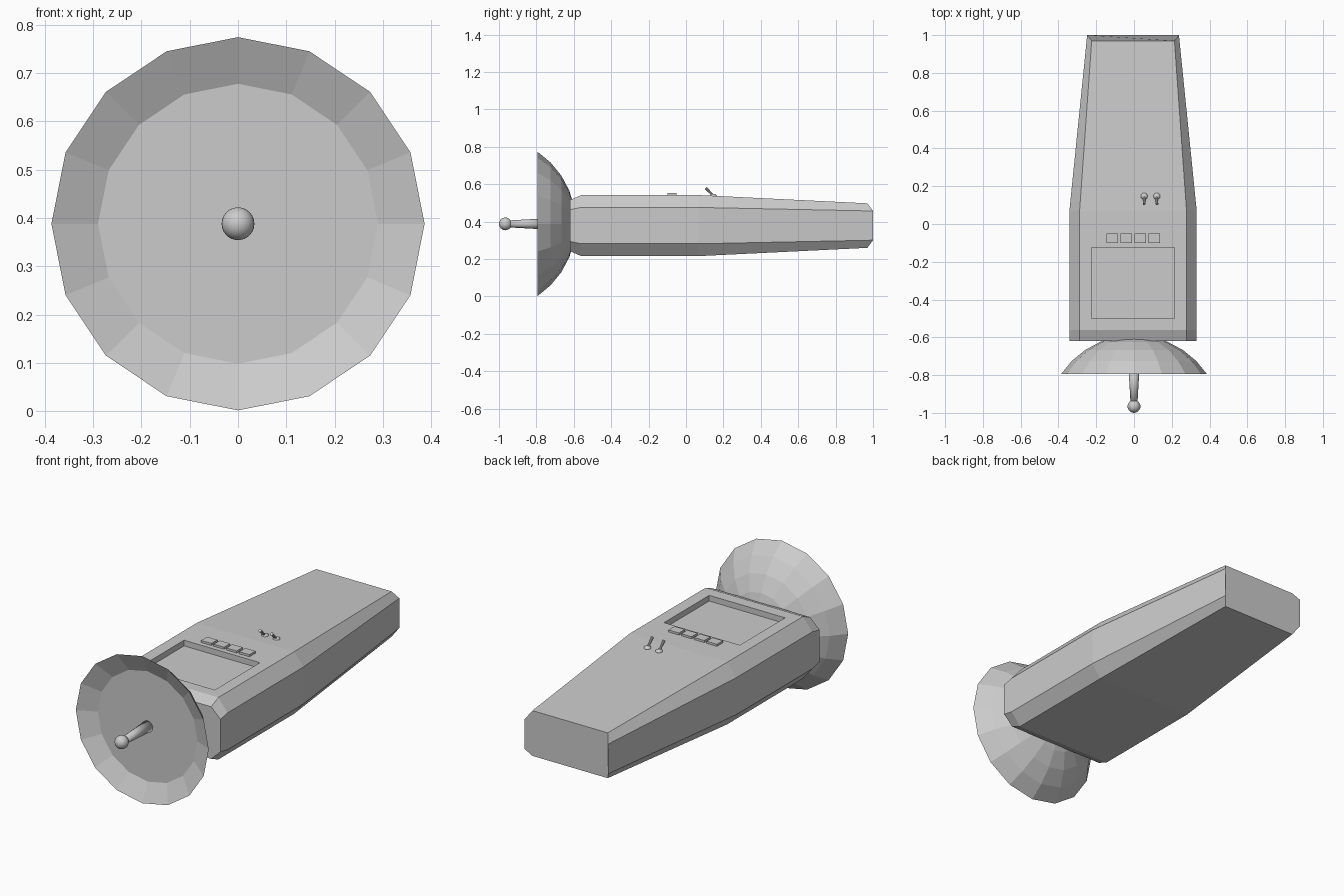
import bpy, bmesh, math
from mathutils import Vector

if "Cube" in bpy.data.objects:
    bpy.data.objects.remove(bpy.data.objects["Cube"])

CX, CZ = -0.005, 0.379   # body centre line
DZ = 0.388               # dish centre height


def make(name, bm, smooth=False):
    bmesh.ops.recalc_face_normals(bm, faces=bm.faces)
    for f in bm.faces:
        f.smooth = smooth
    me = bpy.data.meshes.new(name)
    bm.to_mesh(me)
    bm.free()
    ob = bpy.data.objects.new(name, me)
    bpy.context.collection.objects.link(ob)
    return ob


def loft(bm, rings):
    loops = [[bm.verts.new(p) for p in r] for r in rings]
    n = len(loops[0])
    for a, b in zip(loops, loops[1:]):
        for i in range(n):
            j = (i + 1) % n
            bm.faces.new((a[i], a[j], b[j], b[i]))
    bm.faces.new(loops[0])
    bm.faces.new(loops[-1])


def lathe_y(name, profile, z, sides, smooth=False):
    """Closed revolve of (y, radius) points around the y direction."""
    bm = bmesh.new()
    loft(bm, [[(r * math.sin(2 * math.pi * i / sides), y,
                z + r * math.cos(2 * math.pi * i / sides)) for i in range(sides)]
              for y, r in profile])
    return make(name, bm, smooth)


def box(name, x0, x1, y0, y1, z0, z1):
    bm = bmesh.new()
    loft(bm, [[(x0, y0, z), (x1, y0, z), (x1, y1, z), (x0, y1, z)] for z in (z0, z1)])
    return make(name, bm)


def section(y_flat, y_side, x_flat, x_side, h_flat, h_side):
    quarter = [(x_flat, y_flat, h_flat), (x_side, y_side, h_side)]
    right = quarter + [(x, y, -h) for x, y, h in reversed(quarter)]
    ring = right + [(-x, y, h) for x, y, h in reversed(right)]
    return [(CX + x, y, CZ + h) for x, y, h in ring]


# Tapered body with chamfered long edges
bm = bmesh.new()
loft(bm, [section(-0.62, -0.62, 0.283, 0.337, 0.137, 0.085),
          section(-0.56, -0.56, 0.283, 0.337, 0.163, 0.097),
          section(0.07, 0.07, 0.283, 0.337, 0.163, 0.097),
          section(0.97, 1.0, 0.219, 0.243, 0.119, 0.078)])
body = make("body", bm)

# Recessed screen
cutter = box("screen_cutter", -0.226, 0.215, -0.50, -0.125, 0.512, 0.62)
cutter.hide_render = True
cutter.hide_set(True)
cut = body.modifiers.new("screen_recess", 'BOOLEAN')
cut.operation = 'DIFFERENCE'
cut.solver = 'EXACT'
cut.object = cutter

# Row of push buttons
for i in range(4):
    x = CX - 0.11 + i * 0.0738
    box(f"button_{i + 1}", x - 0.03, x + 0.03, -0.10, -0.05, 0.53, 0.553)

# Toggle switches: flattened base and slanted lever
for i, x in enumerate((0.054, 0.121)):
    bm = bmesh.new()
    bmesh.ops.create_uvsphere(bm, u_segments=16, v_segments=8, radius=0.018)
    bmesh.ops.scale(bm, vec=(1, 1, 0.6), verts=bm.verts)
    bmesh.ops.translate(bm, vec=(x, 0.147, 0.538), verts=bm.verts)
    make(f"switch_base_{i + 1}", bm, True)
    a, b = Vector((x, 0.147, 0.538)), Vector((x, 0.106, 0.58))
    bm = bmesh.new()
    bmesh.ops.create_cone(bm, cap_ends=True, segments=10, radius1=0.005,
                          radius2=0.008, depth=(b - a).length)
    bmesh.ops.rotate(bm, verts=bm.verts, cent=(0, 0, 0),
                     matrix=(b - a).to_track_quat('Z', 'Y').to_matrix())
    bmesh.ops.translate(bm, vec=(a + b) / 2, verts=bm.verts)
    make(f"switch_lever_{i + 1}", bm)

# Dish: spherical back, bevelled rim and flat inner disc
R, rim_y = 0.465, -0.795
centre_y = rim_y - R * math.cos(math.radians(56.25))
angles = [math.radians(11.25 * k) for k in range(5, 0, -1)]
back = [(centre_y + R * math.cos(t), R * math.sin(t)) for t in angles]
lathe_y("dish", [(-0.75, 0.29)] + back, DZ, 16)

# Antenna rod and ball tip
lathe_y("antenna_rod", [(-0.745, 0.030), (-0.955, 0.018)], DZ, 16, True)
bm = bmesh.new()
bmesh.ops.create_uvsphere(bm, u_segments=24, v_segments=12, radius=0.034)
bmesh.ops.translate(bm, vec=(0, -0.966, DZ), verts=bm.verts)
make("antenna_ball", bm, True)
